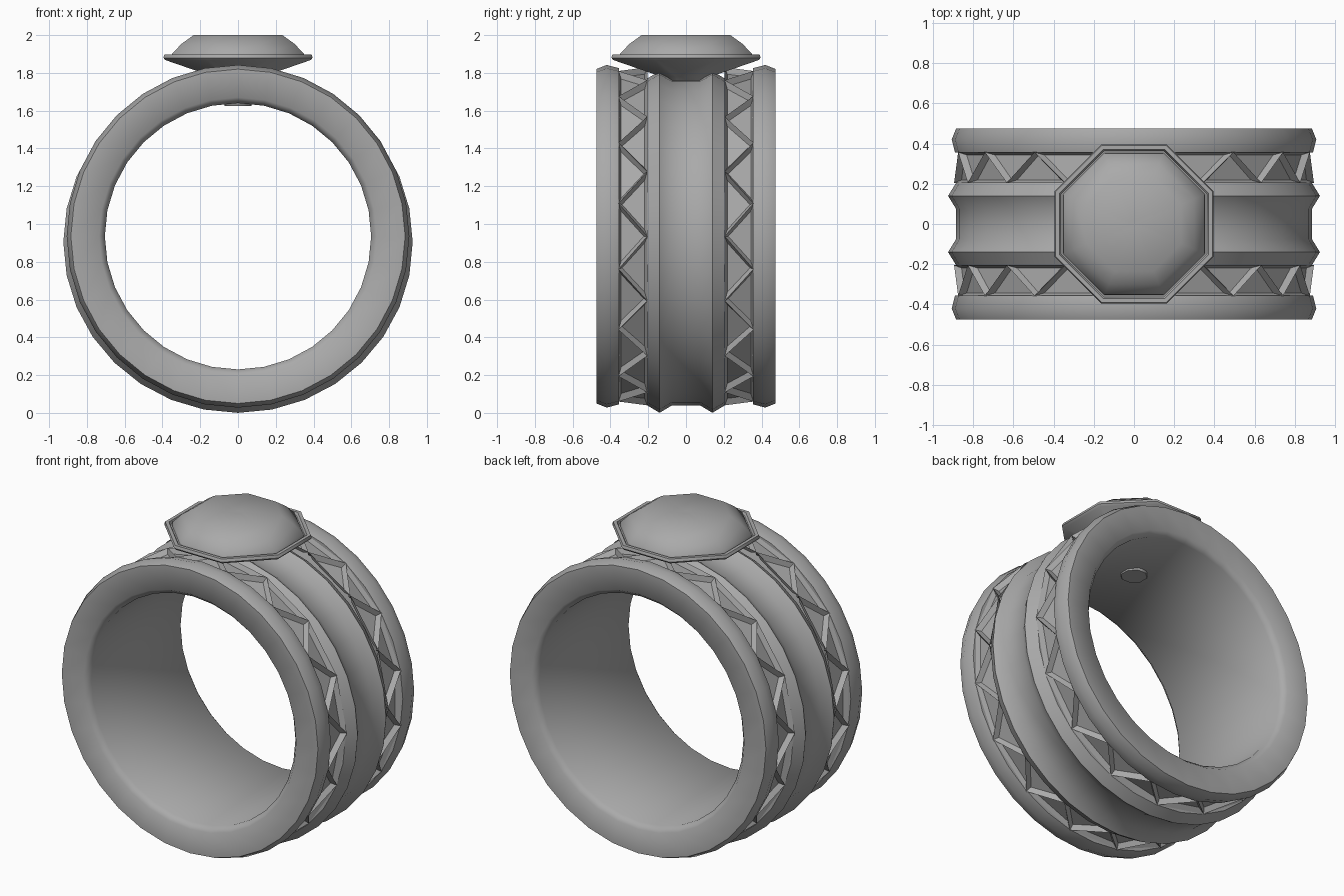
import bpy, bmesh, math

cube = bpy.data.objects.get("Cube")
if cube:
    bpy.data.objects.remove(cube)

SIDES = 32
STEP = math.tau / SIDES
CENTRE_Z = 0.935

metal = bpy.data.materials.new("grey_metal")
metal.use_nodes = True
GREY = (0.4, 0.4, 0.4, 1)
metal.diffuse_color = GREY
metal.node_tree.nodes["Principled BSDF"].inputs["Base Color"].default_value = GREY


def finish(bm, name, angle=50, recalc=True):
    if recalc:
        bmesh.ops.recalc_face_normals(bm, faces=bm.faces)
    mesh = bpy.data.meshes.new(name)
    bm.to_mesh(mesh)
    bm.free()
    mesh.materials.append(metal)
    obj = bpy.data.objects.new(name, mesh)
    bpy.context.collection.objects.link(obj)
    bpy.ops.object.select_all(action='DESELECT')
    obj.select_set(True)
    bpy.context.view_layer.objects.active = obj
    bpy.ops.object.shade_smooth_by_angle(angle=math.radians(angle))
    return obj


def bridge(bm, a, b):
    n = len(a)
    for i in range(n):
        j = (i + 1) % n
        bm.faces.new((a[i], a[j], b[j], b[i]))


def hoop(name, half, centre_z, z_scale=1.0):
    """Turn a half profile of (radius, y), mirrored in y, around the y axis."""
    profile = half + [(r, -y) for r, y in reversed(half)]
    bm = bmesh.new()
    rings = []
    for r, y in profile:
        rings.append([bm.verts.new((r * math.sin(k * STEP), y,
                                    centre_z + z_scale * r * math.cos(k * STEP)))
                      for k in range(SIDES)])
    for i, ring in enumerate(rings):
        bridge(bm, ring, rings[(i + 1) % len(rings)])
    return finish(bm, name)


def octagon_lathe(name, profile):
    """Stack octagons of (flat-to-centre distance, z) and cap both ends."""
    bm = bmesh.new()
    rings = []
    for apothem, z in profile:
        r = apothem / math.cos(math.pi / 8)
        rings.append([bm.verts.new((r * math.cos((k + 0.5) * math.pi / 4),
                                    r * math.sin((k + 0.5) * math.pi / 4), z))
                      for k in range(8)])
    for a, b in zip(rings, rings[1:]):
        bridge(bm, a, b)
    bm.faces.new(rings[0])
    bm.faces.new(rings[-1])
    return finish(bm, name)


def zigzag_band(name, side):
    """Strip of alternating triangles, each with a sunken centre."""
    bm = bmesh.new()
    verts = []
    for k in range(SIDES):
        r, y = (0.895, 0.205) if k % 2 == 0 else (0.892, 0.357)
        verts.append(bm.verts.new((r * math.sin(k * STEP), side * y,
                                   CENTRE_Z + r * math.cos(k * STEP))))
    for k in range(SIDES):
        face = bm.faces.new([verts[(k + i) % SIDES] for i in range(3)])
        face.normal_update()
        mid = face.calc_center_median()
        if face.normal.x * mid.x + face.normal.z * (mid.z - CENTRE_Z) < 0:
            face.normal_flip()
    panels = list(bm.faces)
    bmesh.ops.inset_individual(bm, faces=panels, thickness=0.014, use_even_offset=True)
    for face in panels:
        for v in face.verts:
            v.co.x *= 0.965
            v.co.z = CENTRE_Z + (v.co.z - CENTRE_Z) * 0.965
    return finish(bm, name, angle=25, recalc=False)


# Main hoop with a raised rim on each side
hoop("ring_body", [(0.705, 0.44), (0.735, 0.475), (0.885, 0.475),
                   (0.907, 0.42), (0.89, 0.355), (0.825, 0.355), (0.825, 0.19)], CENTRE_Z)

# Central band with two ridges and a shallow groove
hoop("centre_band", [(0.80, 0.205), (0.885, 0.205), (0.925, 0.14),
                     (0.885, 0.075)], 0.905, 0.978)

# Zigzag decoration either side of the central band
for label, side in (("front", -1), ("back", 1)):
    zigzag_band(label + "_zigzag_band", side)

# Setting with a thin lip, and a peg reaching through the hoop
octagon_lathe("stone_setting", [(0.07, 1.625), (0.13, 1.78), (0.385, 1.868), (0.395, 1.88),
                                (0.39, 1.897), (0.37, 1.897), (0.362, 1.88)])

# Faceted stone
octagon_lathe("stone", [(0.355, 1.875), (0.35, 1.9), (0.30, 1.953), (0.235, 2.0),
                        (0.02, 2.0)])
